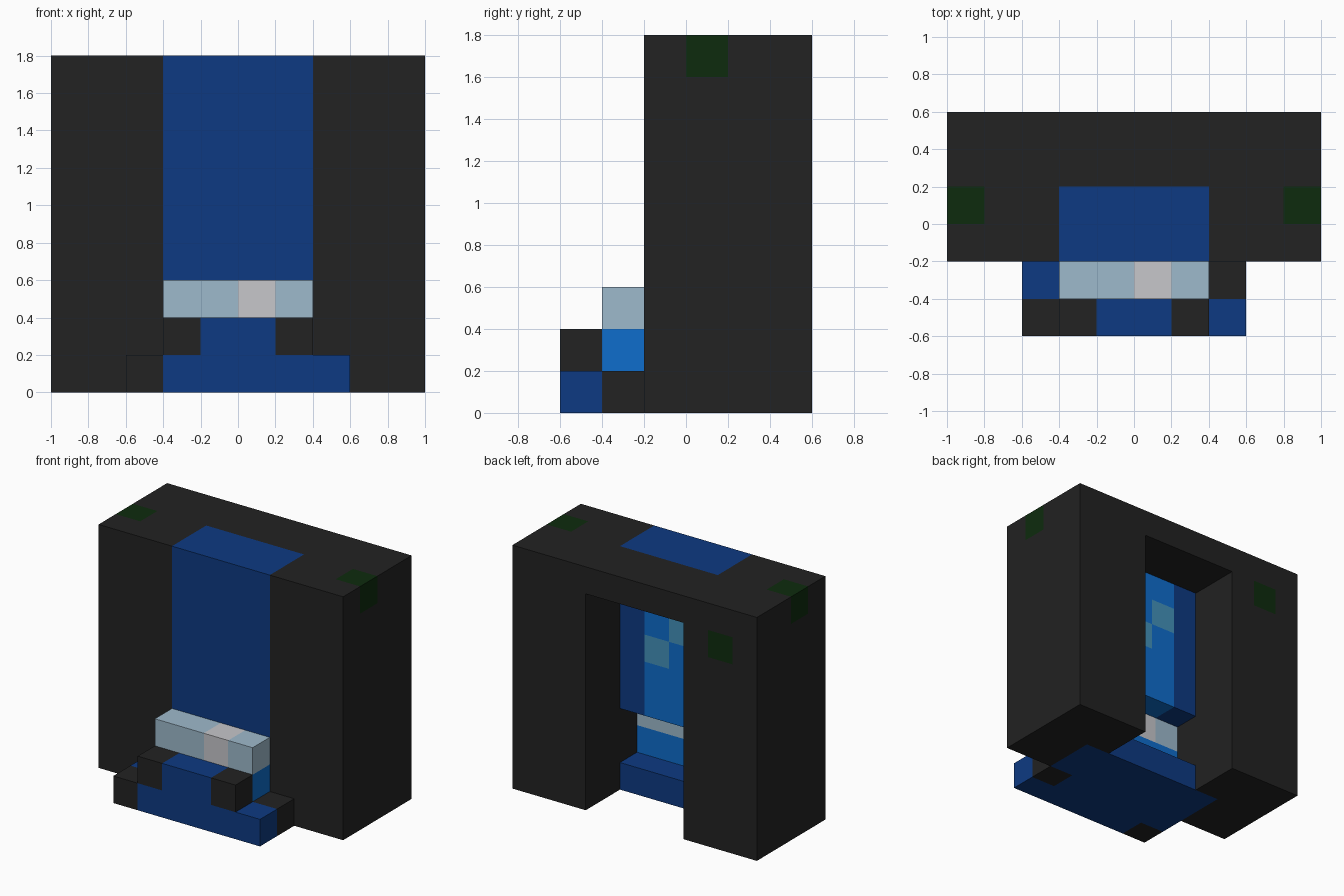
import bpy, bmesh
from mathutils import Vector

cube = bpy.data.objects.get("Cube")
if cube:
    bpy.data.objects.remove(cube, do_unlink=True)

CELL = 0.2
ORIGIN = Vector((-1.0, -0.6, 0.0))


def material(name, rgb):
    """One flat colour, given as 8-bit sRGB and stored linear."""
    lin = [((c / 255 + 0.055) / 1.055) ** 2.4 if c > 10 else c / 255 / 12.92 for c in rgb]
    mat = bpy.data.materials.new(name)
    mat.use_nodes = True
    mat.diffuse_color = (*lin, 1)
    mat.node_tree.nodes["Principled BSDF"].inputs["Base Color"].default_value = (*lin, 1)
    return mat


stone = material("dark stone", (34, 34, 34))
moss = material("dark green moss", (13, 43, 13))
deep = material("deep blue", (13, 58, 130))
bright = material("bright blue", (14, 109, 204))
sky = material("sky blue", (68, 145, 186))
ice = material("pale ice blue", (158, 186, 204))
foam = material("pale grey", (199, 199, 203))

# Parts as blocks of cells: (low corner, high corner); later parts replace earlier ones
parts = [
    ("pillars", stone, [((0, 2, 0), (3, 6, 9)), ((7, 2, 0), (10, 6, 9))]),
    ("lintel", stone, [((3, 4, 8), (7, 6, 9))]),
    ("pool_base", deep, [((2, 0, 0), (8, 4, 1))]),
    ("pool_step", deep, [((4, 0, 1), (6, 1, 2))]),
    ("rim_stones", stone, [((2, 0, 0), (3, 1, 1)), ((7, 1, 0), (8, 2, 1)),
                           ((3, 0, 1), (4, 1, 2)), ((6, 0, 1), (7, 1, 2))]),
    ("water_layer", bright, [((3, 1, 1), (7, 3, 2))]),
    ("foam_ledge", ice, [((3, 1, 2), (7, 3, 3))]),
    ("foam_patches", foam, [((5, 1, 2), (6, 2, 3)), ((4, 2, 2), (5, 3, 3))]),
    ("waterfall", deep, [((3, 2, 3), (7, 4, 9))]),
    ("waterfall_back", bright, [((4, 3, 3), (6, 4, 8))]),
    ("waterfall_glints", sky, [((5, 3, 5), (6, 4, 6)), ((4, 3, 6), (5, 4, 7))]),
    ("moss_patches", moss, [((0, 3, 8), (1, 4, 9)), ((9, 3, 8), (10, 4, 9)),
                            ((1, 5, 7), (2, 6, 8))]),
]

# Fill the grid
grid = {}
for name, mat, blocks in parts:
    for lo, hi in blocks:
        for x in range(lo[0], hi[0]):
            for y in range(lo[1], hi[1]):
                for z in range(lo[2], hi[2]):
                    grid[x, y, z] = name


def add_side(bm, cell, axis, sign):
    """Add one outward-facing square on the given side of a cell."""
    u, v = (axis + 1) % 3, (axis + 2) % 3
    corners = []
    for a, b in ((-1, -1), (1, -1), (1, 1), (-1, 1)):
        p = Vector(cell) + Vector((0.5, 0.5, 0.5))
        p[axis] += sign / 2
        p[u] += a / 2
        p[v] += b / 2
        corners.append(bm.verts.new(ORIGIN + p * CELL))
    bm.faces.new(corners if sign > 0 else corners[::-1])


# Build the exposed surface of each part
for name, mat, blocks in parts:
    bm = bmesh.new()
    for cell, owner in grid.items():
        if owner != name:
            continue
        for axis in range(3):
            for sign in (-1, 1):
                near = list(cell)
                near[axis] += sign
                if tuple(near) not in grid:
                    add_side(bm, cell, axis, sign)
    bmesh.ops.remove_doubles(bm, verts=bm.verts, dist=0.001)
    mesh = bpy.data.meshes.new(name)
    bm.to_mesh(mesh)
    bm.free()
    mesh.materials.append(mat)
    bpy.context.collection.objects.link(bpy.data.objects.new(name, mesh))
